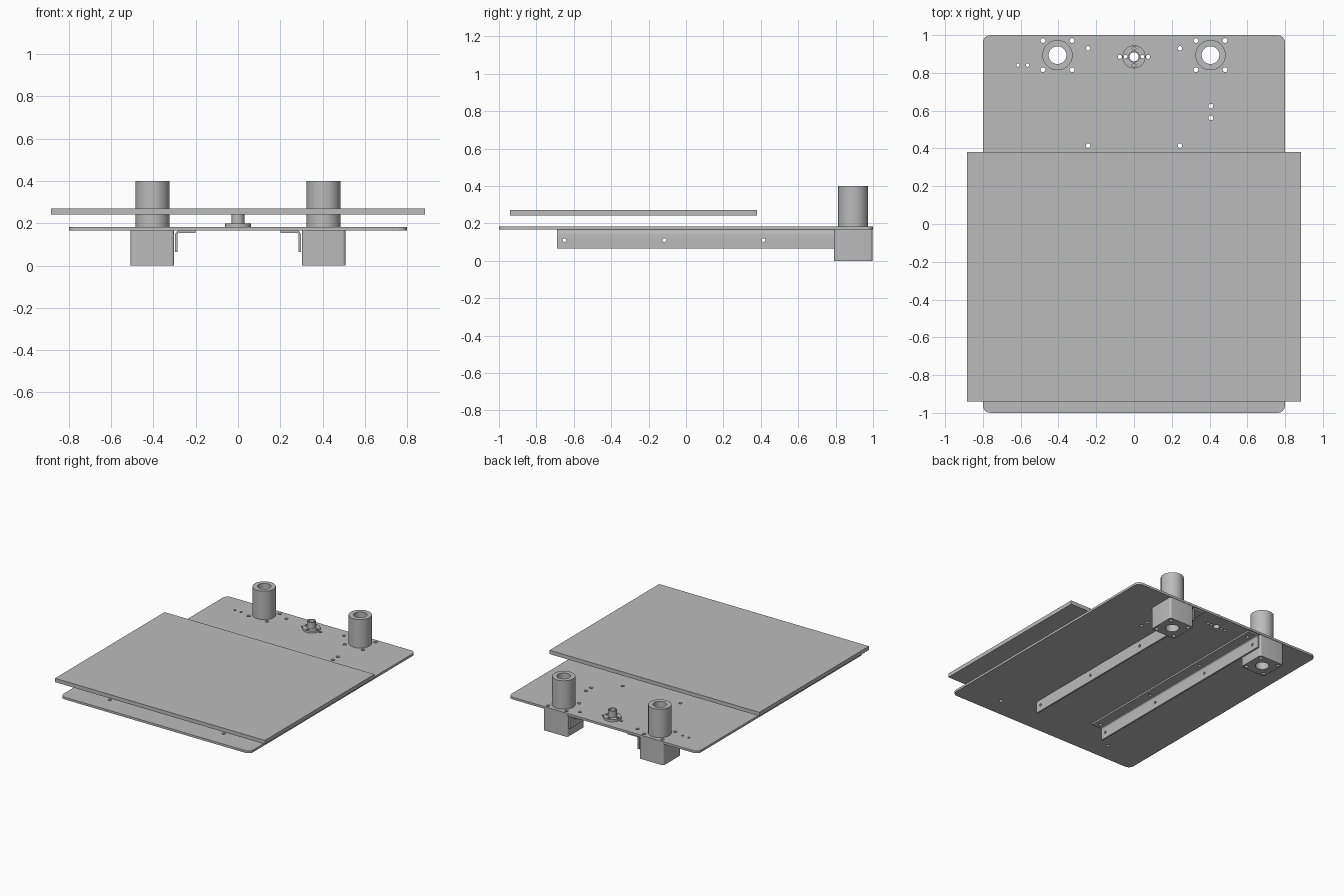
import bpy, bmesh, math
from mathutils import Matrix

cube = bpy.data.objects.get("Cube")
if cube:
    bpy.data.objects.remove(cube, do_unlink=True)

grey = bpy.data.materials.new("plain_grey")
grey.use_nodes = True
grey.diffuse_color = (0.5, 0.5, 0.5, 1)
grey.node_tree.nodes["Principled BSDF"].inputs["Base Color"].default_value = grey.diffuse_color

PLATE_LOW, PLATE_TOP = 0.166, 0.183
MOTOR_X, MOTOR_Y = 0.405, 0.894
BORE = 0.047
HUB_Y = 0.885
RAIL_HOLES = (-0.65, -0.115, 0.415, 0.93)


def finish(name, bm):
    """Turn a bmesh into a grey object."""
    bmesh.ops.recalc_face_normals(bm, faces=bm.faces)
    mesh = bpy.data.meshes.new(name)
    bm.to_mesh(mesh)
    bm.free()
    mesh.materials.append(grey)
    obj = bpy.data.objects.new(name, mesh)
    bpy.context.collection.objects.link(obj)
    return obj


def box(name, x, y, z, radius=0):
    """Box from (low, high) ranges, upright edges optionally rounded."""
    bm = bmesh.new()
    bmesh.ops.create_cube(bm, size=1)
    for v in bm.verts:
        v.co = [r[0] if c < 0 else r[1] for c, r in zip(v.co, (x, y, z))]
    if radius:
        upright = [e for e in bm.edges
                   if abs(e.verts[0].co.z - e.verts[1].co.z) > 1e-4]
        bmesh.ops.bevel(bm, geom=upright, offset=radius, segments=6,
                        profile=0.5, affect='EDGES')
    return finish(name, bm)


def add_cylinder(bm, x, y, z, radius, segments=20, sideways=False):
    """Cylinder with centre (x, y); z is its range, along x if sideways."""
    mid, depth = (z[0] + z[1]) / 2, z[1] - z[0]
    if sideways:
        place = Matrix.Translation((mid, x, y)) @ Matrix.Rotation(math.pi / 2, 4, 'Y')
    else:
        place = Matrix.Translation((x, y, mid))
    bmesh.ops.create_cone(bm, cap_ends=True, segments=segments, radius1=radius,
                          radius2=radius, depth=depth, matrix=place)


def cylinder(name, x, y, z, radius, segments=48):
    bm = bmesh.new()
    add_cylinder(bm, x, y, z, radius, segments)
    return finish(name, bm)


def drill(obj, holes, sideways=False, z=(-1, 1)):
    """Cut round holes given as (x, y, radius)."""
    bm = bmesh.new()
    for x, y, r in holes:
        add_cylinder(bm, x, y, z, r, 40 if r > 0.02 else 16, sideways)
    cutter = finish("hole_cutter", bm)
    cutter.hide_render = True
    mod = obj.modifiers.new("holes", 'BOOLEAN')
    mod.operation, mod.solver, mod.object = 'DIFFERENCE', 'EXACT', cutter
    graph = bpy.context.evaluated_depsgraph_get()
    mesh = bpy.data.meshes.new_from_object(obj.evaluated_get(graph))
    obj.modifiers.clear()
    obj.data = mesh
    bpy.data.objects.remove(cutter, do_unlink=True)


def motor_holes(side):
    cx = side * MOTOR_X
    return [(cx, MOTOR_Y, BORE)] + [(cx + a, MOTOR_Y + b, 0.013)
                                    for a in (-0.077, 0.077) for b in (-0.077, 0.077)]


parts = []

# Base plate with rounded corners and its hole pattern
base = box("base_plate", (-0.8, 0.8), (-1, 1), (PLATE_LOW, PLATE_TOP), 0.04)
holes = [(0, HUB_Y, 0.024), (0.407, 0.624, 0.013), (0.407, 0.562, 0.013),
         (-0.614, 0.841, 0.009), (-0.563, 0.841, 0.009)]
for side in (-1, 1):
    holes += motor_holes(side)
    holes += [(side * 0.243, y, 0.012) for y in RAIL_HOLES[2:]]
    holes += [(side * 0.48, -0.857, 0.012), (side * 0.075, HUB_Y, 0.011),
              (side * 0.045, HUB_Y, 0.01)]
drill(base, holes)
parts.append(base)

# Raised top panel
parts.append(box("top_panel", (-0.885, 0.885), (-0.94, 0.38), (0.242, 0.271)))

for side, label in ((-1, "right"), (1, "left")):
    # Square housing below the plate
    cx = side * MOTOR_X
    housing = box(label + "_housing", (cx - 0.103, cx + 0.103),
                  (MOTOR_Y - 0.103, MOTOR_Y + 0.103), (0, PLATE_LOW), 0.014)
    drill(housing, motor_holes(side))

    # Tube above the plate
    tube = cylinder(label + "_tube", cx, MOTOR_Y, (PLATE_TOP, 0.4), 0.08)
    drill(tube, [(cx, MOTOR_Y, BORE)])

    # Angle rail: L section with a rounded bend, extruded along y
    outer, inner, low, t, bend = 0.298, 0.2, 0.065, 0.012, 0.022
    section = [(inner, PLATE_LOW), (inner, PLATE_LOW - t)]
    for r, steps in ((bend - t, range(5)), (bend, range(4, -1, -1))):
        arc = [(outer - bend + r * math.sin(i * math.pi / 8),
                PLATE_LOW - bend + r * math.cos(i * math.pi / 8)) for i in steps]
        section += arc
        if r < bend:
            section += [(outer - t, low), (outer, low)]
    bm = bmesh.new()
    face = bm.faces.new([bm.verts.new((side * x, -0.69, z)) for x, z in section])
    ext = bmesh.ops.extrude_face_region(bm, geom=[face])
    bmesh.ops.translate(bm, vec=(0, 1.68, 0),
                        verts=[v for v in ext["geom"] if isinstance(v, bmesh.types.BMVert)])
    rail = finish(label + "_rail", bm)
    drill(rail, [(side * 0.243, y, 0.012) for y in RAIL_HOLES])
    drill(rail, [(y, 0.11, 0.01) for y in RAIL_HOLES], sideways=True)
    parts += [housing, tube, rail]

# Centre hub: drilled flange and hollow post
flange = cylinder("hub_flange", 0, HUB_Y, (PLATE_TOP, 0.2), 0.061)
drill(flange, [(0, HUB_Y, 0.024)] + [(0.044 * a, HUB_Y + 0.044 * b, 0.01)
                                     for a, b in ((1, 0), (-1, 0), (0, 1), (0, -1))])
post = cylinder("hub_post", 0, HUB_Y, (0.2, 0.25), 0.03)
drill(post, [(0, HUB_Y, 0.024)])
parts += [flange, post]

# Smooth the round walls, keep the edges sharp
bpy.ops.object.select_all(action='DESELECT')
for obj in parts:
    obj.select_set(True)
bpy.context.view_layer.objects.active = base
bpy.ops.object.shade_smooth_by_angle(angle=math.radians(30))
